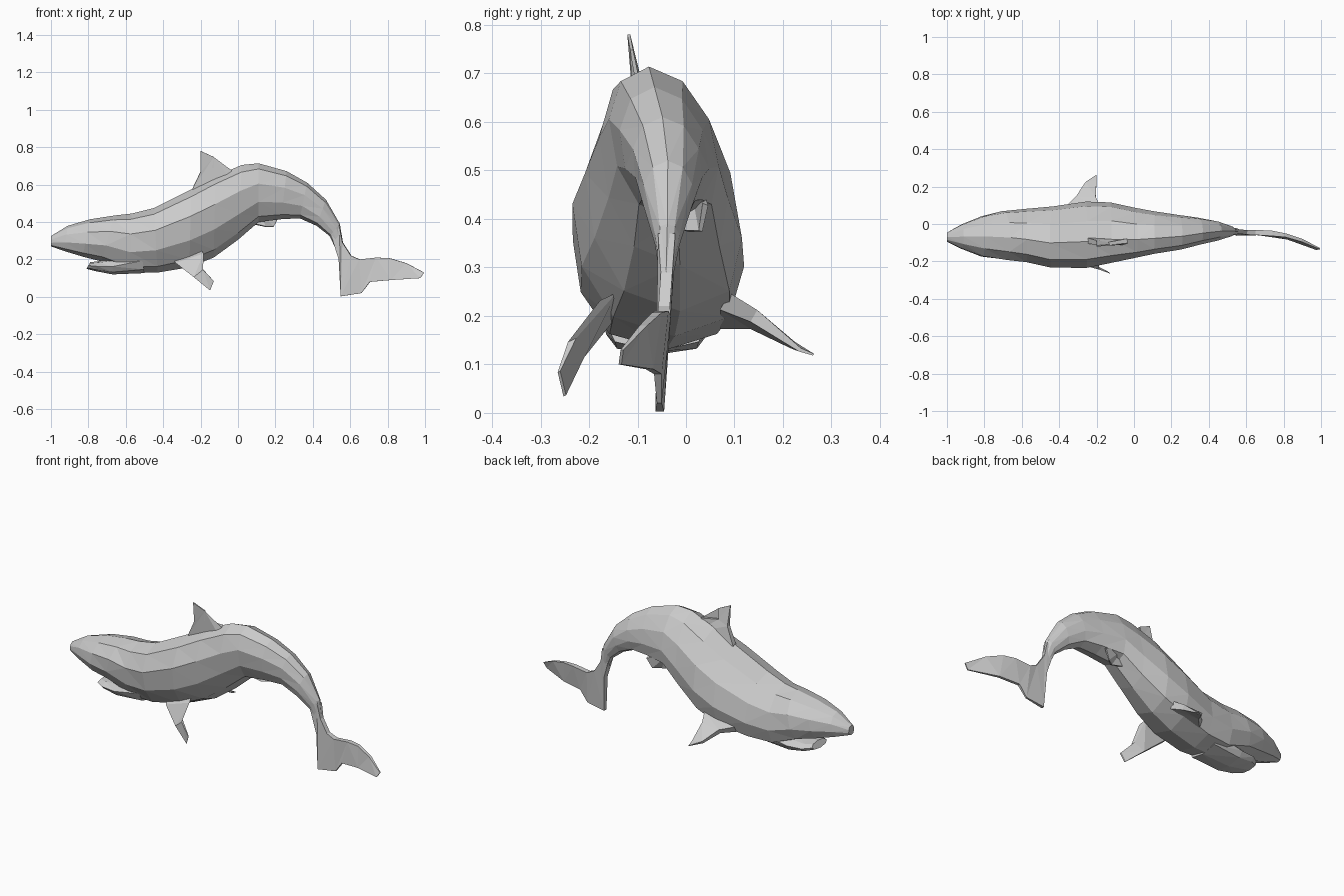
import bpy, bmesh, math
from mathutils import Vector


def finish(bm, name):
    bmesh.ops.triangulate(bm, faces=bm.faces[:], quad_method='SHORT_EDGE')
    bmesh.ops.recalc_face_normals(bm, faces=bm.faces[:])
    me = bpy.data.meshes.new(name)
    bm.to_mesh(me)
    bm.free()
    ob = bpy.data.objects.new(name, me)
    bpy.context.collection.objects.link(ob)
    return ob


def loft(name, sections, sides=10):
    """Section: top x, top z, bottom x, bottom z, y min, y max, sideways lean of the top."""
    bm = bmesh.new()
    rings = []
    for tx, tz, bx, bz, y0, y1, lean in sections:
        ring = []
        for i in range(sides):
            a = 2 * math.pi * i / sides
            c, s = math.cos(a), math.sin(a)
            # squarer belly, rounder back
            s = math.copysign(abs(s) ** (0.7 if c < 0 else 1.0), s)
            f = (c + 1) / 2
            ring.append(bm.verts.new((bx + (tx - bx) * f,
                                      (y0 + y1) / 2 + s * (y1 - y0) / 2 + lean * c,
                                      bz + (tz - bz) * f)))
        rings.append(ring)
    for a, b in zip(rings, rings[1:]):
        for i in range(sides):
            j = (i + 1) % sides
            bm.faces.new((a[i], a[j], b[j], b[i]))
    bm.faces.new(rings[0])
    bm.faces.new(rings[-1])
    return finish(bm, name)


def fin(name, points, normal):
    """Thin tapered blade. Point: x, y, z, half thickness."""
    bm = bmesh.new()
    n = Vector(normal).normalized()
    sides = [[bm.verts.new(Vector(p[:3]) + n * p[3] * k) for p in points] for k in (-1, 1)]
    for side in sides:
        bm.faces.new(side)
    a, b = sides
    for i in range(len(points)):
        j = (i + 1) % len(points)
        bm.faces.new((a[i], a[j], b[j], b[i]))
    return finish(bm, name)


# arched body from snout to tail stalk
loft("body", [
    (-1.00, .325, -1.00, .27, -.095, -.045, 0),
    (-.91, .38, -.93, .245, -.135, 0, 0),
    (-.79, .415, -.83, .215, -.178, .045, 0),
    (-.66, .435, -.73, .19, -.195, .07, -.01),
    (-.57, .445, -.58, .13, -.205, .08, -.02),
    (-.45, .475, -.43, .13, -.232, .09, -.03),
    (-.25, .575, -.26, .158, -.232, .115, -.035),
    (-.12, .645, -.13, .21, -.205, .11, -.035),
    (.02, .705, 0, .305, -.175, .08, -.035),
    (.11, .714, .11, .40, -.155, .062, -.03),
    (.26, .672, .23, .415, -.135, .045, -.02),
    (.37, .61, .33, .42, -.11, .033, -.01),
    (.47, .52, .42, .38, -.09, .015, 0),
    (.545, .39, .49, .325, -.065, -.012, 0),
    (.56, .29, .525, .25, -.052, -.03, 0),
])

# lower jaw below the open mouth
loft("lower_jaw", [
    (-.79, .185, -.81, .15, -.13, .0, 0),
    (-.75, .19, -.76, .137, -.155, .035, 0),
    (-.67, .205, -.67, .12, -.165, .045, 0),
    (-.52, .26, -.50, .127, -.17, .05, 0),
], 8)

# dorsal fin
fin("dorsal_fin", [
    (-.25, -.09, .53, .015), (-.245, -.09, .575, .015), (-.20, -.10, .67, .012),
    (-.20, -.118, .78, .003), (-.13, -.112, .748, .003), (-.137, -.105, .69, .008),
    (-.035, -.09, .678, .012), (-.02, -.09, .60, .02)], (0, 1, .1))

# pectoral fins
fin("near_pectoral_fin", [
    (-.34, -.16, .19, .02), (-.24, -.22, .11, .012), (-.15, -.25, .035, .003),
    (-.13, -.262, .085, .003), (-.19, -.235, .15, .01), (-.19, -.16, .24, .02)], (.3, -.85, -.4))
fin("far_pectoral_fin", [
    (-.37, .08, .19, .02), (-.31, .14, .185, .014), (-.26, .22, .14, .008),
    (-.20, .263, .12, .002), (-.20, .235, .13, .004), (-.205, .14, .2, .014),
    (-.18, .08, .23, .02)], (0, .5, .85))

# small pelvic fin under the rear belly
fin("pelvic_fin", [
    (.04, .0, .40, .012), (.15, .0, .375, .006), (.19, .03, .375, .004),
    (.22, .04, .43, .006), (.10, .02, .47, .012)], (0, 1, -.3))

# vertical tail fin, bending towards the front
fin("tail_fin", [
    (.545, -.04, .37, .018), (.56, -.04, .29, .012), (.605, -.045, .22, .012),
    (.65, -.045, .20, .014), (.74, -.05, .21, .014), (.81, -.06, .207, .01),
    (.90, -.088, .18, .008), (.995, -.132, .13, .003), (.975, -.136, .10, .003),
    (.82, -.075, .09, .008), (.705, -.058, .08, .008), (.66, -.055, .02, .005),
    (.55, -.054, .003, .009), (.54, -.045, .2, .014), (.50, -.04, .33, .018)], (.15, 1, 0))
